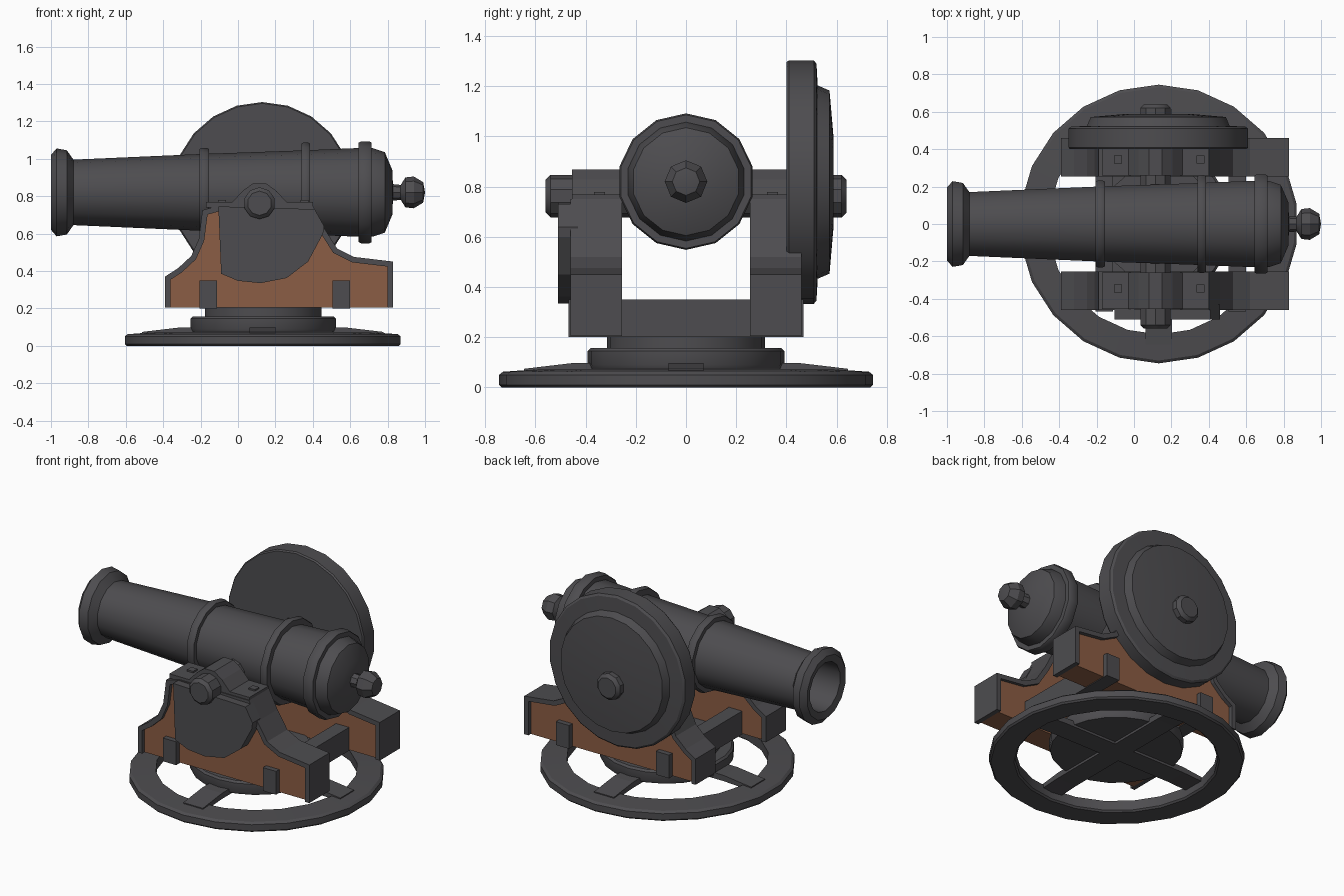
import bpy, bmesh, math
from mathutils import Vector

if "Cube" in bpy.data.objects:
    bpy.data.objects.remove(bpy.data.objects["Cube"])


def material(name, col):
    m = bpy.data.materials.new(name)
    m.diffuse_color = (*col, 1)
    m.use_nodes = True
    m.node_tree.nodes["Principled BSDF"].inputs["Base Color"].default_value = m.diffuse_color
    return m


IRON = material("dark_iron", (0.075, 0.073, 0.079))
WOOD = material("brown_wood", (0.26, 0.11, 0.058))


def finish(name, bm, mat, mirror=False, smooth=True):
    bmesh.ops.remove_doubles(bm, verts=bm.verts, dist=1e-4)
    bmesh.ops.recalc_face_normals(bm, faces=bm.faces)
    me = bpy.data.meshes.new(name)
    bm.to_mesh(me)
    bm.free()
    me.materials.append(mat)
    ob = bpy.data.objects.new(name, me)
    bpy.context.collection.objects.link(ob)
    if smooth:
        bpy.ops.object.select_all(action='DESELECT')
        ob.select_set(True)
        bpy.context.view_layer.objects.active = ob
        bpy.ops.object.shade_smooth_by_angle(angle=math.radians(32))
    if mirror:
        mod = ob.modifiers.new("mirror", 'MIRROR')
        mod.use_axis = (False, True, False)
    return ob


def lathe(name, profile, axis, centre, n, mat=IRON, closed=False):
    """Spin (distance, radius) points round an axis through centre."""
    bm = bmesh.new()
    c = Vector(centre)
    rings = []
    for t, r in profile:
        ring = []
        for i in range(n):
            a = 2 * math.pi * i / n
            s, k = r * math.sin(a), r * math.cos(a)
            p = {'X': (t, s, k), 'Y': (s, t, k), 'Z': (s, k, t)}[axis]
            ring.append(bm.verts.new(c + Vector(p)))
        rings.append(ring)
    pairs = list(zip(rings, rings[1:]))
    if closed:
        pairs.append((rings[-1], rings[0]))
    for a, b in pairs:
        for i in range(n):
            j = (i + 1) % n
            bm.faces.new((a[i], a[j], b[j], b[i]))
    return finish(name, bm, mat)


def prism(name, outline, y0, y1, mat=IRON, mirror=False):
    """Extrude an (x, z) outline between two y values."""
    bm = bmesh.new()
    f = bm.faces.new([bm.verts.new((x, y0, z)) for x, z in outline])
    res = bmesh.ops.extrude_face_region(bm, geom=[f])
    for v in res['geom']:
        if isinstance(v, bmesh.types.BMVert):
            v.co.y = y1
    return finish(name, bm, mat, mirror, smooth=False)


def rect(x0, x1, z0, z1):
    return [(x0, z0), (x0, z1), (x1, z1), (x1, z0)]


def inset_path(pts, d):
    """Offset an open path to its right by d."""
    out = []
    ps = [Vector(p) for p in pts]
    for i, p in enumerate(ps):
        ns = []
        for a, b in ((i - 1, i), (i, i + 1)):
            if a >= 0 and b < len(ps):
                e = (ps[b] - ps[a]).normalized()
                ns.append(Vector((e.y, -e.x)))
        m = sum(ns, Vector((0, 0))).normalized()
        out.append(tuple(p + m * d / max(m.dot(ns[0]), 0.5)))
    return out


# barrel with muzzle flare, bore, breech and knob
lathe("barrel", [(-0.55, 0), (-0.55, 0.14), (-0.99, 0.155), (-1.0, 0.20), (-0.97, 0.235),
                 (-0.915, 0.225), (-0.88, 0.175), (-0.2, 0.205), (0.36, 0.225), (0.64, 0.237),
                 (0.72, 0.237), (0.785, 0.215), (0.825, 0.12), (0.83, 0)],
      'X', (0, 0, 0.82), 14)
lathe("knob", [(0.82, 0.045), (0.87, 0.04), (0.895, 0.08), (0.94, 0.085),
               (0.99, 0.055), (1.0, 0)], 'X', (0, 0, 0.82), 8)

# reinforcing bands on the barrel
for name, x0, x1, r in (("front_band", -0.205, -0.155, 0.238),
                        ("middle_band", 0.34, 0.385, 0.268),
                        ("breech_band", 0.645, 0.715, 0.272)):
    lathe(name, [(x0, 0.19), (x0, r - 0.006), (x0 + 0.012, r), (x1 - 0.012, r),
                 (x1, r - 0.006), (x1, 0.19)], 'X', (0, 0, 0.82), 14)

# trunnion through barrel, cheeks and wheel
lathe("trunnion", [(-0.56, 0), (-0.56, 0.065), (-0.54, 0.085), (0.62, 0.085), (0.64, 0.065),
                   (0.64, 0)], 'Y', (0.115, 0, 0.762), 10)

# carriage cheeks: wooden core with iron edging
edge = [(-0.39, 0.205), (-0.39, 0.37), (-0.32, 0.415), (-0.25, 0.48), (-0.21, 0.57),
        (-0.19, 0.725), (-0.10, 0.75), (0.40, 0.75), (0.46, 0.63), (0.53, 0.52),
        (0.62, 0.475), (0.83, 0.45), (0.83, 0.205)]
core = inset_path(edge, 0.03)
prism("cheek_core", core, -0.435, -0.275, WOOD, mirror=True)
prism("cheek_edging", edge + core[::-1], -0.46, -0.255, IRON, mirror=True)

# trunnion straps with square bolts
hump = [(0.115 + 0.112 * math.cos(math.radians(a)), 0.762 + 0.112 * math.sin(math.radians(a)))
        for a in range(180, -1, -36)]
prism("trunnion_strap", [(-0.17, 0.74), (-0.17, 0.768), (-0.03, 0.768)] + hump[1:-1]
      + [(0.26, 0.768), (0.40, 0.768), (0.40, 0.74)], -0.455, -0.26, IRON, mirror=True)
for name, x in (("front_bolt", -0.085), ("rear_bolt", 0.355)):
    prism(name, rect(x - 0.022, x + 0.022, 0.76, 0.778), -0.367, -0.323, IRON, mirror=True)

# rounded side plate on the front cheek
prism("side_plate", [(-0.105, 0.745), (-0.09, 0.385), (0.0, 0.347), (0.12, 0.335), (0.26, 0.362),
                     (0.375, 0.45), (0.455, 0.60), (0.46, 0.64), (0.41, 0.73)], -0.51, -0.43)

# cross beams with ends standing out of the cheeks
for name, x in (("front_beam", -0.16), ("rear_beam", 0.552)):
    prism(name, rect(x - 0.047, x + 0.047, 0.2, 0.35), -0.468, 0.468)

# large side wheel with domed face
lathe("side_wheel", [(0.40, 0), (0.40, 0.478), (0.41, 0.485), (0.51, 0.485), (0.52, 0.472),
                     (0.525, 0.385), (0.572, 0.365), (0.588, 0.18), (0.588, 0)],
      'Y', (0.13, 0, 0.818), 22)

# turntable discs
lathe("lower_disc", [(0.075, 0), (0.075, 0.385), (0.09, 0.392), (0.145, 0.392), (0.157, 0.38),
                     (0.157, 0)], 'Z', (0.135, 0, 0), 22)
lathe("upper_disc", [(0.15, 0), (0.15, 0.315), (0.215, 0.315), (0.215, 0)],
      'Z', (0.135, 0, 0), 22)

# ground ring
lathe("ground_ring", [(0.0, 0.60), (0.0, 0.735), (0.01, 0.745), (0.05, 0.745), (0.062, 0.73),
                      (0.072, 0.59), (0.01, 0.59)], 'Z', (0.132, 0, 0), 22, closed=True)

# four spokes sloping down from the turntable to the ring
for i, name in enumerate(("rear_spoke", "right_spoke", "front_spoke", "left_spoke")):
    ob = prism(name, [(0, 0.06), (0, 0.1), (0.45, 0.097), (0.645, 0.074), (0.645, 0.05),
                      (0.45, 0.06)], -0.07, 0.07)
    ob.location = (0.132, 0, 0)
    ob.rotation_euler.z = i * math.pi / 2
